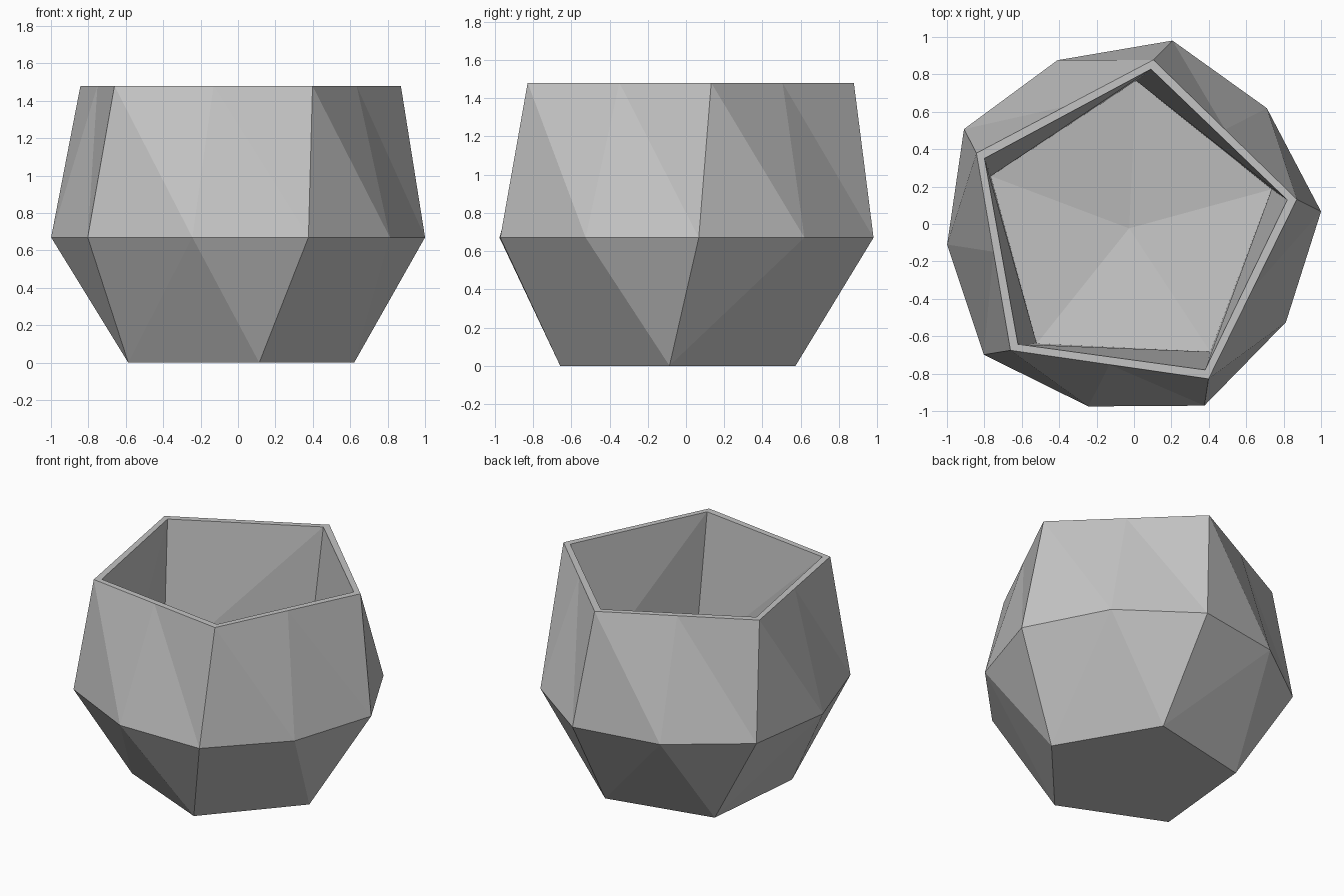
import bpy, bmesh
from math import cos, sin, radians

cube = bpy.data.objects.get("Cube")
if cube:
    bpy.data.objects.remove(cube, do_unlink=True)

CX, CY = -0.026, -0.023  # axis of the five-fold pot


def ring(bm, radius, angle, z):
    """Five vertices at 72 degree steps."""
    return [bm.verts.new((CX + radius * cos(radians(angle + 72 * i)),
                          CY + radius * sin(radians(angle + 72 * i)), z))
            for i in range(5)]


grey = bpy.data.materials.new("plain grey")
grey.use_nodes = True
colour = (0.55, 0.55, 0.55, 1)
grey.diffuse_color = colour
grey.node_tree.nodes["Principled BSDF"].inputs["Base Color"].default_value = colour

bm = bmesh.new()

# Rings of the outer shell: base, belt corners, belt midpoints, rim
base = ring(bm, 0.65, -5.6, 0)
belt = ring(bm, 1.03, 5, 0.67)
belt_mid = ring(bm, 0.977, 41.1, 0.67)
rim = ring(bm, 0.91, 9.8, 1.48)
rim_mid = [bm.verts.new((rim[i].co + rim[(i + 1) % 5].co) / 2) for i in range(5)]

# Rings of the hollow: lip, floor corners, floor centre
lip = ring(bm, 0.859, 10.2, 1.48)
floor = ring(bm, 0.79, 15.3, 0.48)
centre = bm.verts.new((CX, CY, 0.38))

bm.faces.new(base[::-1])
for i in range(5):
    j = (i + 1) % 5
    for face in (
        # Lower facets
        (base[i], belt_mid[i], belt[i]),
        (base[i], base[j], belt_mid[i]),
        (base[j], belt[j], belt_mid[i]),
        # Upper facets
        (belt[i], belt_mid[i], rim[i]),
        (belt_mid[i], rim_mid[i], rim[i]),
        (belt_mid[i], belt[j], rim_mid[i]),
        (belt[j], rim[j], rim_mid[i]),
        # Flat rim
        (rim[i], rim_mid[i], rim[j], lip[j], lip[i]),
        # Inner wall and shallow floor
        (lip[i], lip[j], floor[j]),
        (lip[i], floor[j], floor[i]),
        (floor[i], floor[j], centre),
    ):
        bm.faces.new(face)
bmesh.ops.recalc_face_normals(bm, faces=bm.faces[:])

mesh = bpy.data.meshes.new("faceted_pot")
bm.to_mesh(mesh)
bm.free()
mesh.materials.append(grey)
pot = bpy.data.objects.new("faceted_pot", mesh)
bpy.context.collection.objects.link(pot)
